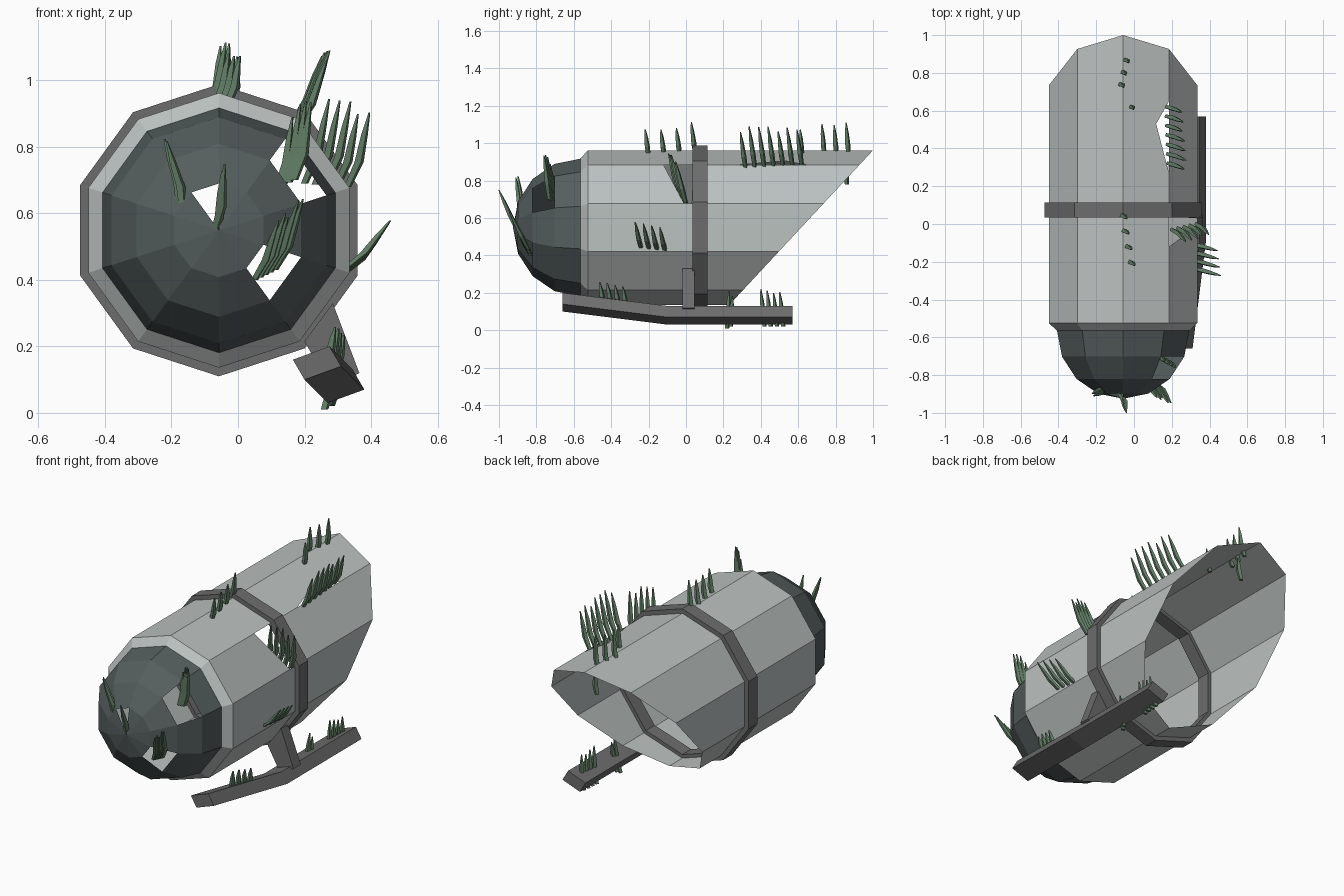
import bpy, bmesh, math, random
from mathutils import Vector

if "Cube" in bpy.data.objects:
    bpy.data.objects.remove(bpy.data.objects["Cube"])

random.seed(4)
CX, CZ, N = -0.0575, 0.549, 10


def material(name, c):
    m = bpy.data.materials.new(name)
    m.diffuse_color = (*c, 1)
    m.use_nodes = True
    m.node_tree.nodes["Principled BSDF"].inputs["Base Color"].default_value = m.diffuse_color
    return m


HULL = material("pale_metal", (0.50, 0.54, 0.53))
DARK = material("dark_glass", (0.09, 0.11, 0.11))
TRIM = material("trim_grey", (0.15, 0.15, 0.15))
GREEN = material("weed_green", (0.13, 0.22, 0.14))


def pt(k, r, y):
    a = math.radians(36 * k)
    return Vector((CX + r * math.sin(a), y, CZ + r * math.cos(a)))


def make(name, polys, mat, recalc=True):
    bm = bmesh.new()
    for p in polys:
        bm.faces.new([bm.verts.new(v) for v in p])
    bmesh.ops.remove_doubles(bm, verts=bm.verts, dist=0.0005)
    if recalc:
        bmesh.ops.recalc_face_normals(bm, faces=bm.faces)
    me = bpy.data.meshes.new(name)
    bm.to_mesh(me)
    bm.free()
    ob = bpy.data.objects.new(name, me)
    me.materials.append(mat)
    bpy.context.collection.objects.link(ob)


def loft(sections):
    """Side quads and end caps between closed sections."""
    polys = [sections[0], sections[-1][::-1]]
    n = len(sections[0])
    for a, b in zip(sections, sections[1:]):
        polys += [[a[i], b[i], b[(i + 1) % n], a[(i + 1) % n]] for i in range(n)]
    return polys


# Hull: ten-sided tube with bevelled front, slanted rear and two torn panels
R, F = 0.413, -0.525


def back(k):
    return 1.0 - (0.962 - pt(k, R, 0).z) * 0.93


polys = []
for k in range(N):
    a, b = pt(k, R, F), pt(k + 1, R, F)
    c, d = pt(k + 1, R, back(k + 1)), pt(k, R, back(k))
    polys.append([pt(k, 0.368, -0.565), pt(k + 1, 0.368, -0.565), b, a])
    if k == 0:
        tear = pt(0, R, 0.53).lerp(pt(1, R, 0.53), 0.72)
        polys.append([a, b, pt(1, R, 0.27), tear, pt(1, R, 0.65), c, d])
    elif k == 1:
        polys.append([a, b, pt(2, R, -0.01), pt(1, R, -0.12)])
        polys.append([pt(1, R, 0.04), pt(2, R, 0.03), c, d])
    else:
        polys.append([a, b, c, d])
make("hull", polys, HULL)

# Nose dome with three broken panes
rings = [(0.368 * math.cos(math.radians(t)), -0.565 - 0.36 * math.sin(math.radians(t)))
         for t in (0, 22.5, 45, 67.5)]
polys = []
broken = {(1, 1), (3, 2), (9, 3)}
for k in range(N):
    for j in range(4):
        if (k, j) in broken:
            continue
        p = [pt(k, *rings[j]), pt(k + 1, *rings[j])]
        if j < 3:
            p += [pt(k + 1, *rings[j + 1]), pt(k, *rings[j + 1])]
        else:
            p.append(Vector((CX, -0.925, CZ)))
        polys.append(p)
make("nose_dome", polys, DARK)

# Band around the middle
band = [(0.439, 0.035), (0.439, 0.115), (0.392, 0.115), (0.392, 0.035)]
make("middle_band", [[pt(k, *band[i]), pt(k + 1, *band[i]),
                      pt(k + 1, *band[(i + 1) % 4]), pt(k, *band[(i + 1) % 4])]
                     for k in range(N) for i in range(4)], TRIM)

# Landing skid with raised front, and its strut
sec = [(0.27, 0.03), (0.38, 0.07), (0.345, 0.13), (0.235, 0.09)]
make("skid", loft([[Vector((x + o, y, z - o)) for x, z in sec]
                   for y, o in ((-0.66, -0.07), (-0.1, 0), (0.57, 0))]), TRIM)
strut = [(0.20, 0.215), (0.285, 0.33), (0.365, 0.12), (0.28, 0.075)]
make("skid_strut", loft([[Vector((x, y, z)) for x, z in strut] for y in (-0.02, 0.045)]), TRIM)


# Weeds: bent tapered blades, each from a base to a tip
def blade(base, tip):
    base, tip = Vector(base), Vector(tip)
    d = tip - base
    side = Vector((-d.z, 0, d.x)).normalized() * 0.2 * d.length
    out = []
    for t, w, bend in ((0, 0.012, 0), (0.35, 0.015, -0.25), (0.7, 0.011, -0.1), (1, 0.003, 0)):
        c = base + d * t + side * bend
        out.append([c + Vector((w * math.cos(q), w * math.sin(q), 0))
                    for q in (0.4, 1.97, 3.54, 5.11)])
    return loft(out)


# cluster: name, first base, last base, lean vector, count
clusters = [
    ("rear_top", (-0.08, 0.74, 0.93), (-0.055, 0.87, 0.93), (0.03, -0.015, 0.19), 3),
    ("rear_inside", (-0.02, 0.62, 0.93), (-0.04, 0.86, 0.78), (0.02, -0.01, 0.16), 2),
    ("torn_roof", (0.18, 0.32, 0.86), (0.17, 0.62, 0.88), (0.09, -0.03, 0.21), 7),
    ("band_top", (-0.03, -0.2, 0.93), (-0.08, 0.05, 0.94), (0.04, -0.02, 0.16), 4),
    ("torn_side", (0.2, -0.03, 0.69), (0.33, 0.0, 0.68), (0.07, -0.06, 0.24), 5),
    ("low_side", (0.32, -0.11, 0.42), (0.33, -0.24, 0.44), (0.12, -0.03, 0.13), 4),
    ("nose_upper", (0.12, -0.70, 0.68), (0.17, -0.73, 0.7), (0.05, -0.03, 0.24), 4),
    ("nose_lower", (0.05, -0.83, 0.40), (0.11, -0.84, 0.43), (0.08, -0.10, 0.20), 5),
    ("nose_left", (-0.165, -0.88, 0.60), (-0.175, -0.87, 0.62), (-0.05, -0.03, 0.22), 2),
    ("nose_middle", (-0.08, -0.89, 0.51), (-0.07, -0.91, 0.55), (0.03, -0.09, 0.20), 2),
    ("skid_front", (0.26, -0.44, 0.14), (0.29, -0.32, 0.13), (0.03, -0.02, 0.11), 4),
    ("skid_rear", (0.27, 0.42, 0.02), (0.28, 0.52, 0.02), (0.03, -0.02, 0.2), 4),
    ("skid_middle", (0.26, 0.22, 0.01), (0.27, 0.24, 0.02), (0.03, 0.01, 0.19), 2),
]
for name, a, b, lean, n in clusters:
    polys = []
    for i in range(n):
        base = Vector(a).lerp(Vector(b), i / (n - 1))
        polys += blade(base, base + Vector(lean) * random.uniform(0.85, 1.1))
    make("weeds_" + name, polys, GREEN)
